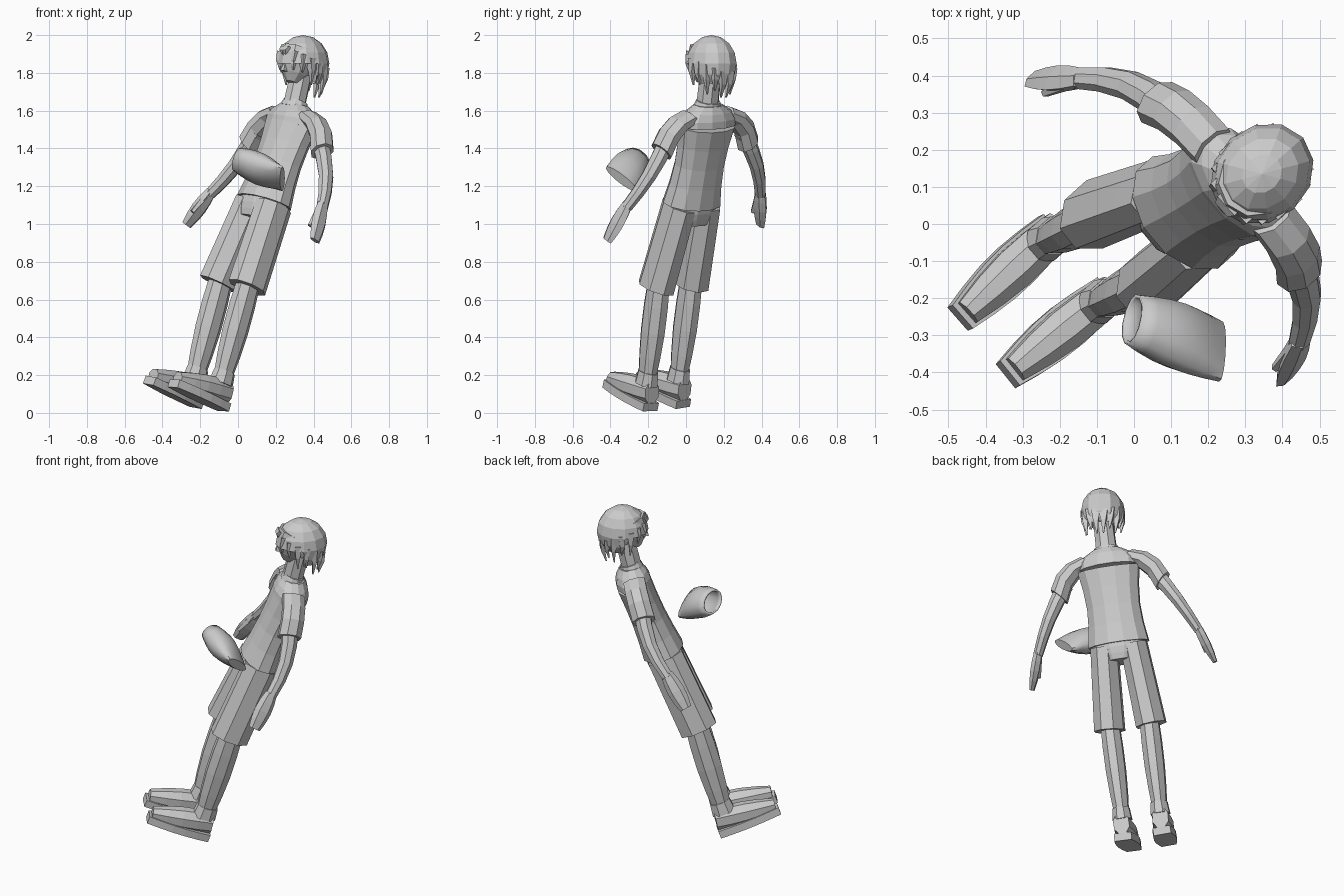
import bpy, bmesh, math
from mathutils import Vector, Matrix

if "Cube" in bpy.data.objects:
    bpy.data.objects.remove(bpy.data.objects["Cube"])

grey = bpy.data.materials.new("light grey")
grey.use_nodes = True
shade = (0.6, 0.6, 0.6, 1)
grey.diffuse_color = shade
grey.node_tree.nodes["Principled BSDF"].inputs["Base Color"].default_value = shade


def turned(degrees, axis):
    return Matrix.Rotation(math.radians(degrees), 4, axis)


# Frames: the body leans back and sideways, the head stays upright, the pouch is tipped
facing = turned(-48.5, 'Z')
BODY = Matrix.Translation((-.2, -.146, .04)) @ facing @ turned(-19, 'X') @ turned(4.6, 'Y')
HEAD = Matrix.Translation((.345, .135, 1.85)) @ facing
POUCH = Matrix.Translation((.11, -.295, 1.29)) @ turned(-36, 'X')


def finish(bm, name, frame, mirror=False):
    """Turn the bmesh into a named object standing in its frame."""
    bmesh.ops.recalc_face_normals(bm, faces=bm.faces[:])
    mesh = bpy.data.meshes.new(name)
    bm.to_mesh(mesh)
    bm.free()
    mesh.materials.append(grey)
    obj = bpy.data.objects.new(name, mesh)
    bpy.context.collection.objects.link(obj)
    obj.matrix_world = frame
    if mirror:
        obj.modifiers.new("mirror", 'MIRROR')
    return obj


def tube(name, start, end, size, end_size, bulge=(0, 0), bend=(0, 0, 0),
         sides=8, steps=4, frame=BODY, mirror=False, open_start=False):
    """Skin rings from start to end; size is half width and half depth,
    bulge swells the middle rings and bend pushes them sideways."""
    bm = bmesh.new()
    start, end, bend = Vector(start), Vector(end), Vector(bend)
    size, end_size, bulge = Vector(size), Vector(end_size), Vector(bulge)
    axis = end - start
    if axis.z < 0:
        axis.negate()
    aim = Vector((0, 0, 1)).rotation_difference(axis)
    grow = 1 / math.cos(math.pi / sides)
    loops = []
    for i in range(steps + 1):
        t = i / steps
        swell = math.sin(math.pi * t)
        centre = start.lerp(end, t) + bend * swell
        half = (size.lerp(end_size, t) + bulge * swell) * grow
        loop = []
        for k in range(sides):
            a = math.tau * (k + .5) / sides
            corner = Vector((math.cos(a) * half.x, math.sin(a) * half.y, 0))
            loop.append(bm.verts.new(centre + aim @ corner))
        loops.append(loop)
    for low, high in zip(loops, loops[1:]):
        for k in range(sides):
            n = (k + 1) % sides
            bm.faces.new((low[k], low[n], high[n], high[k]))
    bm.faces.new(loops[-1])
    if not open_start:
        bm.faces.new(loops[0])
    return finish(bm, name, frame, mirror)


def pair(name, *args, **options):
    """Tube on the left side, mirrored to the right."""
    return tube(name, *args, mirror=True, **options)


# Shirt: body, shoulders, collar and sleeves
tube("shirt_body", (0, 0, 1.14), (0, .02, 1.58), (.172, .12), (.176, .1), bulge=(-.024, -.01), sides=12)
tube("shirt_shoulders", (0, .02, 1.58), (0, .005, 1.69), (.176, .1), (.085, .062),
     bulge=(.035, .012), sides=12, steps=3)
tube("collar", (0, 0, 1.67), (0, 0, 1.71), (.08, .066), (.066, .058), sides=12, steps=1)
pair("sleeve", (.12, .01, 1.635), (.3, .03, 1.46), (.045, .062), (.058, .064), bend=(.024, 0, .03), steps=3)

# Arms and hands
pair("arm", (.26, .02, 1.52), (.465, .01, 1.15), (.044, .048), (.026, .032), bend=(.01, .03, 0))
pair("hand", (.46, .01, 1.17), (.53, -.025, .96), (.022, .03), (.012, .03), bulge=(.008, .014), sides=6)
pair("thumb", (.47, -.01, 1.13), (.485, -.05, 1.03), (.018, .018), (.01, .01), sides=5, steps=2)

# Shorts
tube("shorts_seat", (0, 0, 1.04), (0, 0, 1.18), (.12, .095), (.15, .1), bulge=(.02, .01), sides=12)
pair("shorts_leg", (.085, 0, 1.13), (.12, -.035, .66), (.075, .102), (.084, .106))

# Lower legs
pair("lower_leg", (.113, -.03, .7), (.11, 0, .14), (.052, .064), (.038, .048), bulge=(.01, .015))

# Shoes: sole, upper and ankle collar
pair("shoe_sole", (.113, .068, .022), (.1, -.3, .028), (.05, .022), (.042, .022),
     bulge=(.018, 0), sides=4, steps=5)
pair("shoe_upper", (.113, .06, .1), (.1, -.285, .06), (.045, .062), (.036, .036), bulge=(.016, .012))
pair("shoe_collar", (.11, 0, .13), (.11, 0, .2), (.054, .066), (.047, .058), steps=1)

# Neck, face, nose and ears
tube("neck", (0, 0, 1.66), (0, -.02, 1.85), (.058, .056), (.054, .056), steps=2)
tube("face", (0, -.08, -.1), (0, -.02, .07), (.028, .03), (.095, .105),
     bulge=(.025, .025), sides=10, frame=HEAD)
tube("nose", (0, -.125, .01), (0, -.135, -.04), (.006, .006), (.014, .014), sides=4, steps=1, frame=HEAD)
pair("ear", (.1, 0, .03), (.09, -.01, -.05), (.01, .02), (.008, .01), bulge=(.004, .008), frame=HEAD)

# Hair cap, cut open around the face and the neck
bm = bmesh.new()
bmesh.ops.create_uvsphere(bm, u_segments=12, v_segments=8, radius=1)
bmesh.ops.scale(bm, vec=(.128, .148, .15), verts=bm.verts[:])
opening = []
for face in bm.faces:
    c = face.calc_center_median()
    if c.z < -.11 or (c.y < -.02 and c.z < .02):
        opening.append(face)
bmesh.ops.delete(bm, geom=opening, context='FACES')
finish(bm, "hair_cap", HEAD)

# Pointed strands, running from the nape round the sides to the fringe
strands = 8
for i in range(strands):
    t = i / (strands - 1)
    angle = math.pi * (.07 + .9 * t)
    around = Vector((math.sin(angle) * .098, math.cos(angle) * .115, 0))
    root = around + Vector((0, 0, -.04 + .12 * t))
    tip = around * (.85 + .35 * t) + Vector((0, 0, -.18 + .2 * t * t + .03 * (i % 2)))
    pair("hair_strand", root, tip, (.026, .02), (.003, .003),
         bend=around * .1, sides=4, steps=2, frame=HEAD)

# Floating pouch in front of the body, open at one end and pinched at the other
pouch = tube("pouch", (-.115, 0, .065), (.125, -.01, -.07), (.055, .075), (.025, .098),
             bulge=(.03, .014), sides=12, steps=6, frame=POUCH, open_start=True)
wall = pouch.modifiers.new("wall", 'SOLIDIFY')
wall.thickness = .01
bpy.ops.object.select_all(action='DESELECT')
pouch.select_set(True)
bpy.context.view_layer.objects.active = pouch
bpy.ops.object.shade_smooth_by_angle(angle=math.radians(50))
